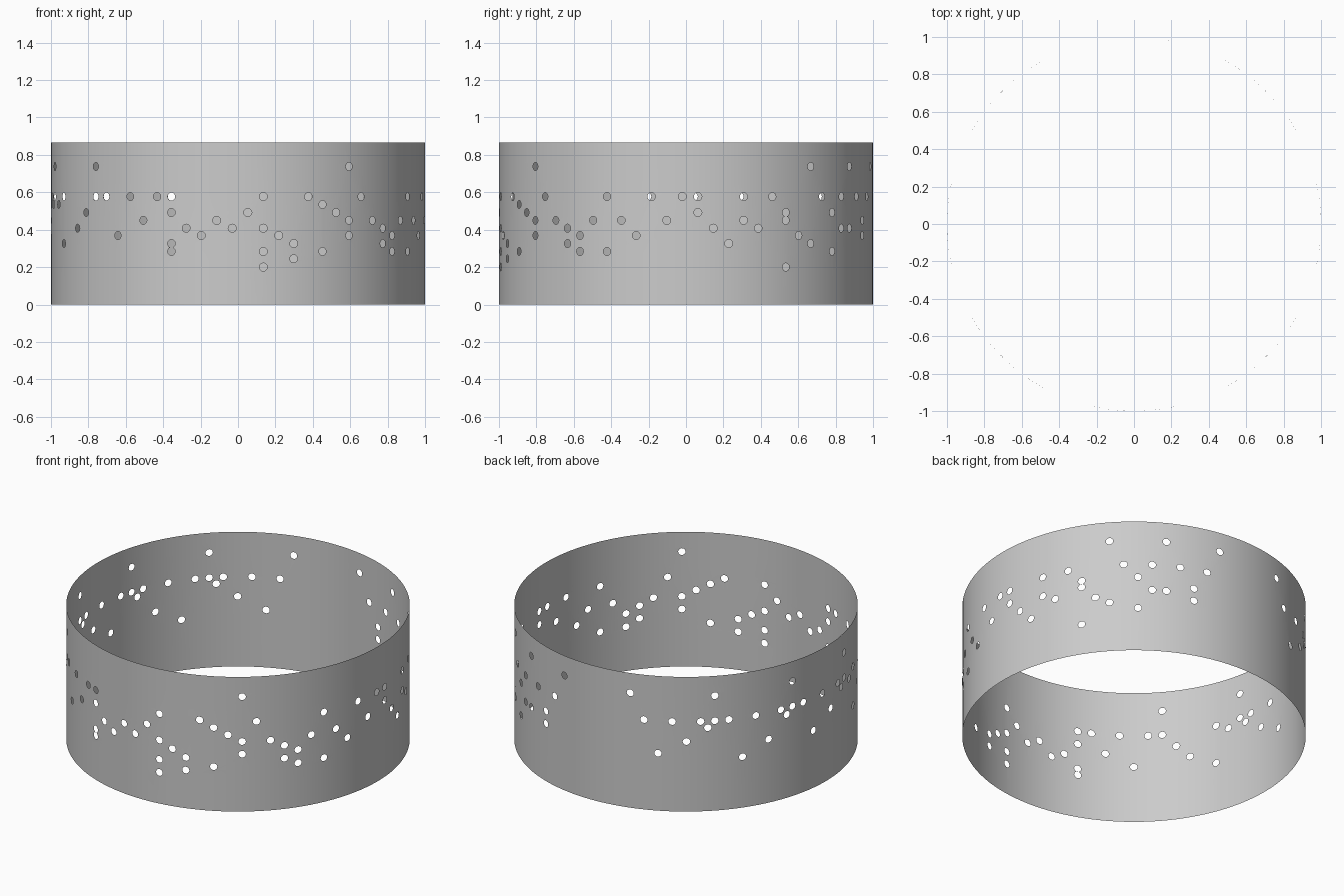
import bpy
import bmesh
from math import radians, sin, cos, pi, tau

cube = bpy.data.objects.get("Cube")
if cube:
    bpy.data.objects.remove(cube, do_unlink=True)

HEIGHT = 0.865
HOLE_RADIUS = 0.0215
HOLE_SIDES = 20
BEAT = radians(4.77)      # angle between neighbouring punch columns
START = radians(3)        # angle of column zero, measured from the front
SEGMENTS = 150

# Punched holes: height of each row, then its columns
ROWS = {
    0.738: (-35, -29, -23, -17, -11, 7, 27, 31, 35),
    0.577: (-34, -32, -30, -29, -28, -26, -24, -23, -22, -20, -18, -17, -15,
            -11, -10, -8, -6, -5, 1, 4, 8, 13, 16, 18, 19, 22, 24, 28, 30, 32, 34),
    0.535: (-29.5, -23.5, -17.5, -16, 5),
    0.492: (-12, -5, 0, 6, 19, 25, 29),
    0.450: (-31, -19, -7, -2, 7, 9, 12, 14, 17, 22, 25, 33),
    0.408: (-25, -13, -4, -1, 1, 10, 20, 23, 30, 31),
    0.369: (-33, -21, -9, -3, 2, 7, 11, 15, 26, 33),
    0.326: (-27, -15, -5, 3, 10, 21, 27),
    0.284: (-5, 1, 5, 11, 13, 29),
    0.245: (3,),
    0.200: (1, 25),
}


def add_loop(bm, points):
    """Closed outline on the unrolled strip."""
    verts = [bm.verts.new((u, v, 0)) for u, v in points]
    return [bm.edges.new((a, b)) for a, b in zip(verts, verts[1:] + verts[:1])]


# Unrolled strip outline with round holes
bm = bmesh.new()
edges = add_loop(bm, [(-pi, 0), (pi, 0), (pi, HEIGHT), (-pi, HEIGHT)])
for z, columns in ROWS.items():
    for column in columns:
        u = column * BEAT
        edges += add_loop(bm, [(u + HOLE_RADIUS * cos(tau * i / HOLE_SIDES),
                                z + HOLE_RADIUS * sin(tau * i / HOLE_SIDES))
                               for i in range(HOLE_SIDES)])
bmesh.ops.triangle_fill(bm, use_beauty=True, use_dissolve=False,
                        edges=edges, normal=(0, 0, 1))

# Slice the strip into narrow columns so that it can bend
for i in range(1, SEGMENTS):
    bmesh.ops.bisect_plane(bm, geom=bm.verts[:] + bm.edges[:] + bm.faces[:],
                           dist=1e-6, plane_co=(-pi + tau * i / SEGMENTS, 0, 0),
                           plane_no=(1, 0, 0))

# Roll it into a ring and weld the seam
for vert in bm.verts:
    angle, z = vert.co.x + START, vert.co.y
    vert.co = (sin(angle), -cos(angle), z)
bmesh.ops.remove_doubles(bm, verts=bm.verts[:], dist=1e-5)
for face in bm.faces:
    centre = face.calc_center_median()
    if face.normal.x * centre.x + face.normal.y * centre.y < 0:
        face.normal_flip()
bm.normal_update()

mesh = bpy.data.meshes.new("punched_ring")
bm.to_mesh(mesh)
bm.free()
ring = bpy.data.objects.new("punched_ring", mesh)
bpy.context.collection.objects.link(ring)

# Plain grey finish
grey = bpy.data.materials.new("light_grey")
grey.use_nodes = True
colour = (0.6, 0.6, 0.6, 1)
grey.diffuse_color = colour
grey.node_tree.nodes["Principled BSDF"].inputs["Base Color"].default_value = colour
mesh.materials.append(grey)

bpy.context.view_layer.objects.active = ring
ring.select_set(True)
bpy.ops.object.shade_smooth_by_angle(angle=radians(30))
